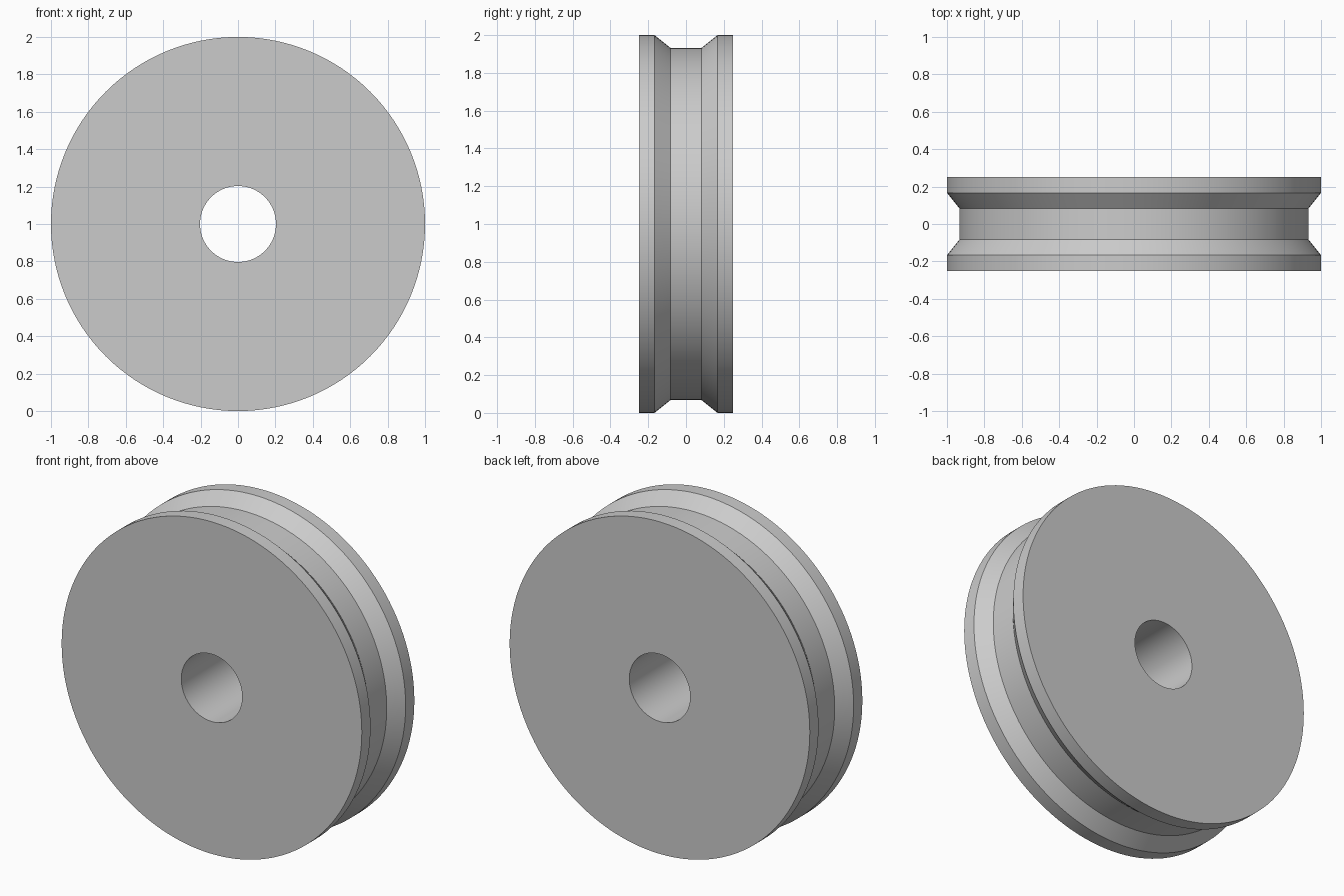
import bpy
import bmesh
from math import radians
from mathutils import Matrix, Vector

SEGMENTS = 128
RADIUS, GROOVE_RADIUS, BORE_RADIUS = 1.0, 0.933, 0.203
HALF_WIDTH, RIM_INNER, GROOVE_HALF = 0.25, 0.167, 0.083

cube = bpy.data.objects.get("Cube")
if cube:
    bpy.data.objects.remove(cube, do_unlink=True)

# Plain grey material
grey = bpy.data.materials.new("light_grey")
grey.use_nodes = True
colour = (0.6, 0.6, 0.6, 1.0)
grey.diffuse_color = colour
grey.node_tree.nodes["Principled BSDF"].inputs["Base Color"].default_value = colour

# Half cross-section (radius, y), mirrored to the other side of the wheel
half = [(BORE_RADIUS, HALF_WIDTH), (RADIUS, HALF_WIDTH),
        (RADIUS, RIM_INNER), (GROOVE_RADIUS, GROOVE_HALF)]
profile = half + [(r, -y) for r, y in reversed(half)]

# Grooved wheel: the closed section spun about the y axis
bm = bmesh.new()
verts = [bm.verts.new((r, y, 0)) for r, y in profile]
edges = [bm.edges.new((a, b)) for a, b in zip(verts, verts[1:] + verts[:1])]
bmesh.ops.spin(bm, geom=verts + edges, cent=(0, 0, 0), axis=(0, 1, 0),
               angle=radians(360), steps=SEGMENTS)
bmesh.ops.remove_doubles(bm, verts=bm.verts, dist=0.0001)
bmesh.ops.recalc_face_normals(bm, faces=bm.faces)
bmesh.ops.transform(bm, matrix=Matrix.Translation(Vector((0, 0, RADIUS))), verts=bm.verts)

mesh = bpy.data.meshes.new("grooved_wheel")
bm.to_mesh(mesh)
bm.free()
mesh.materials.append(grey)
wheel = bpy.data.objects.new("grooved_wheel", mesh)
bpy.context.collection.objects.link(wheel)

# Smooth round surfaces, sharp rims
bpy.ops.object.select_all(action='DESELECT')
wheel.select_set(True)
bpy.context.view_layer.objects.active = wheel
bpy.ops.object.shade_smooth_by_angle(angle=radians(30))
